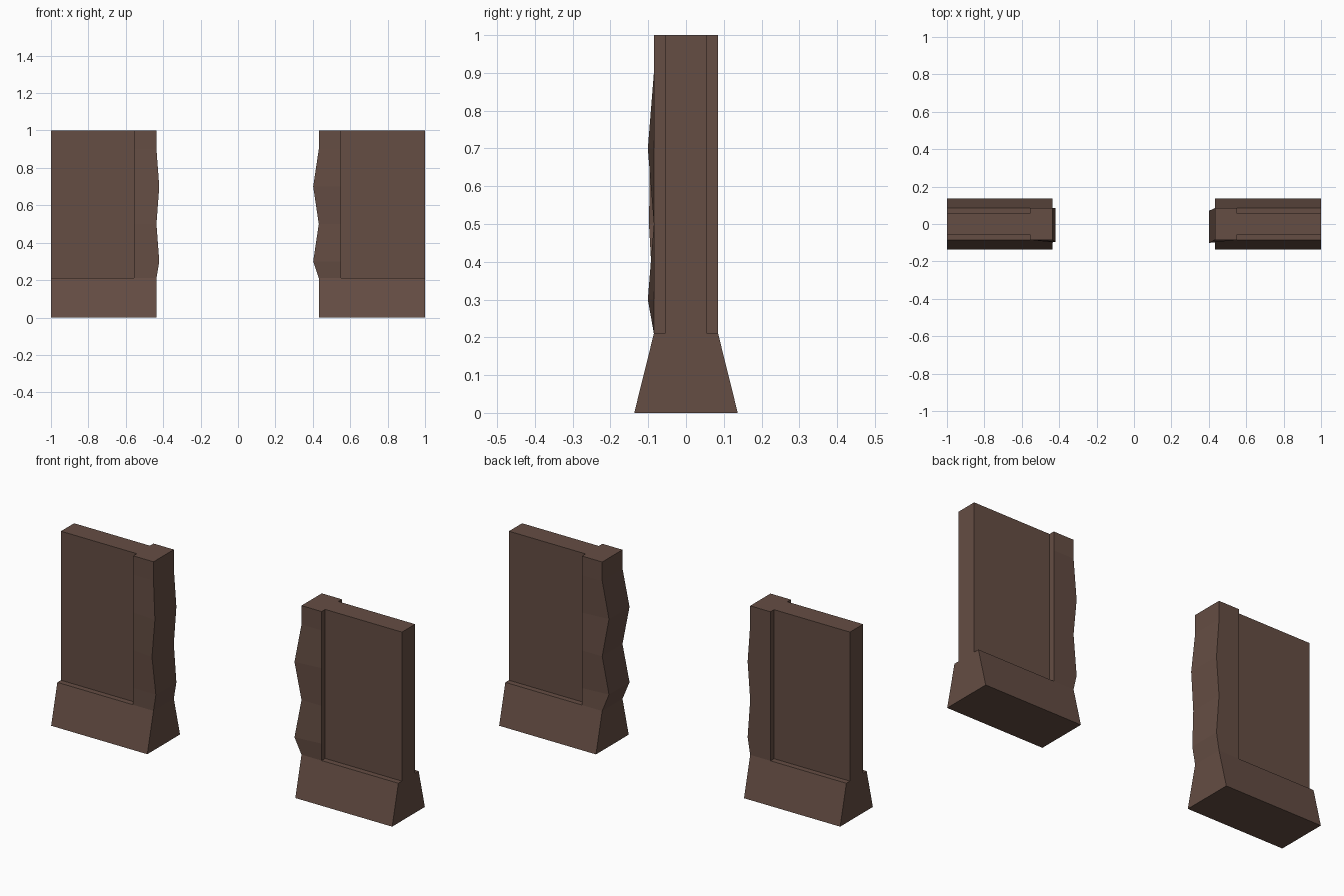
import bpy, bmesh

if "Cube" in bpy.data.objects:
    bpy.data.objects.remove(bpy.data.objects["Cube"])

mat = bpy.data.materials.new("brown_stone")
mat.diffuse_color = (0.13, 0.075, 0.057, 1)
mat.use_nodes = True
mat.node_tree.nodes["Principled BSDF"].inputs["Base Color"].default_value = mat.diffuse_color

FOOT, POST, PANEL = 0.137, 0.085, 0.055   # half thicknesses
BASE_TOP = 0.21


def wall(name, side, inner, seam, worn):
    """worn: (z, front dx, front dy, back dx, back dy) shifts of the broken inner edge."""
    bm = bmesh.new()

    def ring(pts, z):
        return [bm.verts.new((side * x, y, z)) for x, y in pts]

    def loft(rings):
        n = len(rings[0])
        for a, b in zip(rings, rings[1:]):
            for i in range(n):
                j = (i + 1) % n
                bm.faces.new((a[i], a[j], b[j], b[i]))

    # flared base
    def base_ring(w, z):
        return ring([(1, -w), (seam, -w), (inner, -w), (inner, w), (seam, w),
                     (1, w), (1, PANEL), (1, -PANEL)], z)
    low, top = base_ring(FOOT, 0), base_ring(POST, BASE_TOP)
    loft([low, top])
    bm.faces.new(low)

    # recessed panel and thicker post with chipped end
    rings = []
    for z, fx, fy, bx, by in worn:
        rings.append(ring([(1, -PANEL), (seam, -PANEL), (seam, -POST),
                           (inner + fx, -POST + fy), (inner + bx, POST + by),
                           (seam, POST), (seam, PANEL), (1, PANEL)], z))
    loft(rings)
    bm.faces.new(rings[-1])

    # ledges where the panel meets the base
    r = rings[0]
    bm.faces.new((top[0], top[1], r[1], r[0]))
    bm.faces.new((top[5], top[4], r[6], r[7]))

    bmesh.ops.remove_doubles(bm, verts=bm.verts, dist=1e-4)
    bmesh.ops.recalc_face_normals(bm, faces=bm.faces)
    me = bpy.data.meshes.new(name)
    bm.to_mesh(me)
    bm.free()
    me.materials.append(mat)
    ob = bpy.data.objects.new(name, me)
    bpy.context.collection.objects.link(ob)


# right wall: whole edge juts out at two heights
wall("right_wall", 1, 0.432, 0.55, [
    (BASE_TOP, 0, 0, 0, 0),
    (0.3, -0.03, -0.016, -0.03, -0.014),
    (0.5, 0, 0, 0, 0),
    (0.7, -0.03, -0.016, -0.03, -0.014),
    (0.9, 0, 0, 0, 0),
    (1.0, 0, 0, 0, 0)])

# left wall: gentler wear
wall("left_wall", -1, 0.436, 0.555, [
    (BASE_TOP, 0, 0, 0, 0),
    (0.3, -0.015, -0.002, -0.015, 0),
    (0.5, 0, -0.013, 0, 0),
    (0.7, -0.015, -0.01, -0.015, 0),
    (0.9, 0, 0, 0, 0),
    (1.0, 0, 0, 0, 0)])
